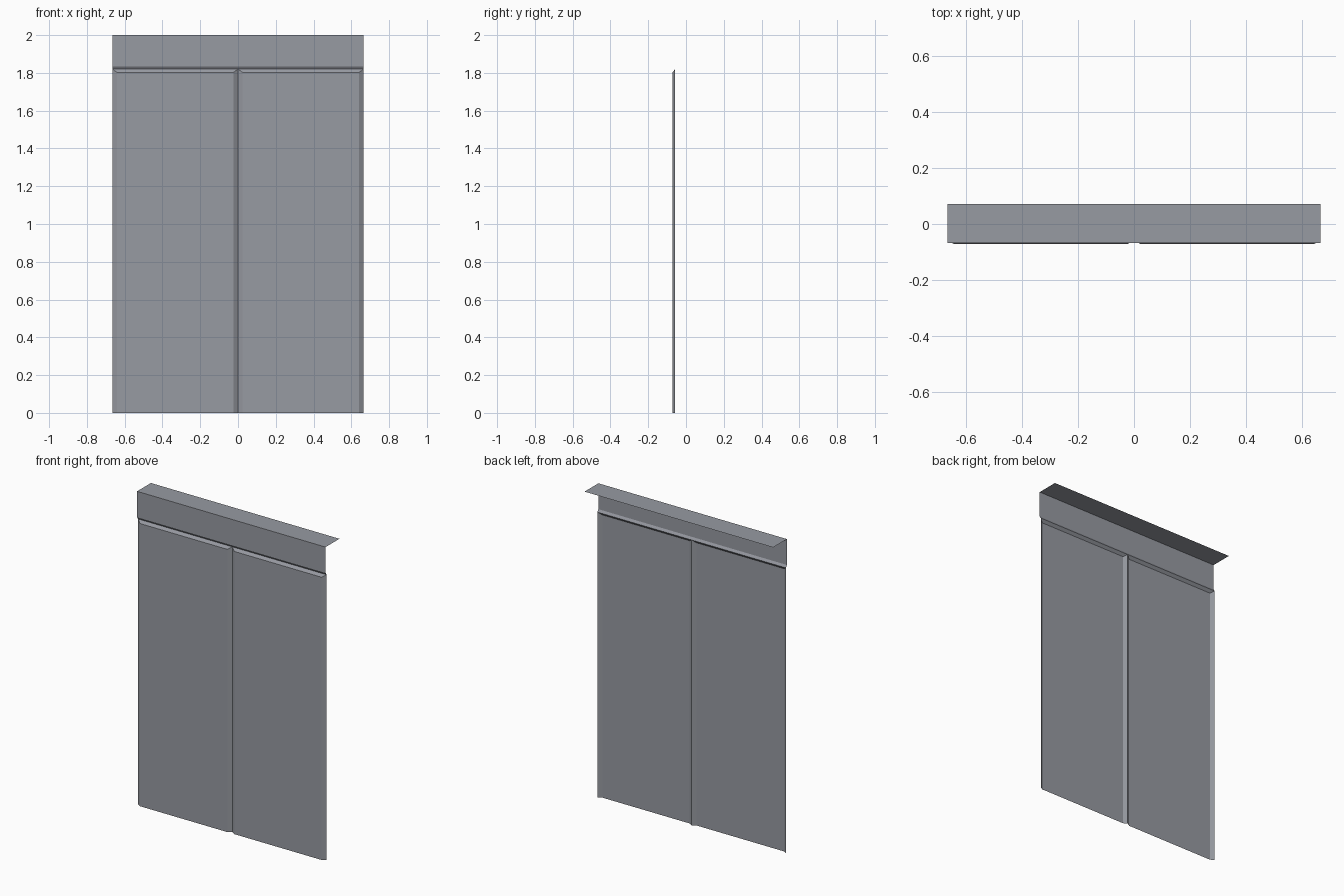
import bpy, bmesh

if "Cube" in bpy.data.objects:
    bpy.data.objects.remove(bpy.data.objects["Cube"])

HALF_W = 0.665          # half the overall width
Y_FACE = -0.072         # raised front of the panels
Y_BACK = -0.057         # bottom of the grooves
Y_FASCIA = -0.067       # plane of the fascia board
Y_REAR = 0.072          # rear edge of the top plate
Z_PANEL, Z_FASCIA, Z_TOP = 1.82, 1.835, 2.0
BEVEL_X, BEVEL_Z = 0.024, 0.017

grey = bpy.data.materials.new("cool grey")
grey.diffuse_color = (0.31, 0.325, 0.36, 1)
grey.use_nodes = True
grey.node_tree.nodes["Principled BSDF"].inputs["Base Color"].default_value = grey.diffuse_color


def sheet(name, faces):
    """Make an object from flat faces given as lists of corner points."""
    bm = bmesh.new()
    for corners in faces:
        bm.faces.new([bm.verts.new(c) for c in corners])
    bmesh.ops.remove_doubles(bm, verts=bm.verts, dist=1e-5)
    mesh = bpy.data.meshes.new(name)
    bm.to_mesh(mesh)
    bm.free()
    mesh.materials.append(grey)
    obj = bpy.data.objects.new(name, mesh)
    bpy.context.collection.objects.link(obj)
    return obj


def panel(name, x0, x1):
    """Open-backed panel with sloping left, right and top edges."""
    a, b, zf = x0 + BEVEL_X, x1 - BEVEL_X, Z_PANEL - BEVEL_Z
    f0, f1, f2, f3 = (a, Y_FACE, 0), (b, Y_FACE, 0), (b, Y_FACE, zf), (a, Y_FACE, zf)
    g0, g1 = (x0, Y_BACK, 0), (x1, Y_BACK, 0)
    g2, g3 = (x1, Y_BACK, Z_PANEL), (x0, Y_BACK, Z_PANEL)
    sheet(name, [(f0, f1, f2, f3), (g0, f0, f3, g3),
                 (f1, g1, g2, f2), (f3, f2, g2, g3)])


# Two bevelled door panels
panel("left_panel", -HALF_W, 0)
panel("right_panel", 0, HALF_W)


def strip(name, y0, z0, y1, z1):
    """Full-width rectangle between two (y, z) lines."""
    sheet(name, [[(-HALF_W, y0, z0), (HALF_W, y0, z0),
                  (HALF_W, y1, z1), (-HALF_W, y1, z1)]])


# Header: groove underside, fascia board and top plate
strip("groove_underside", Y_BACK, Z_PANEL, Y_FASCIA, Z_FASCIA)
strip("fascia", Y_FASCIA, Z_FASCIA, Y_FASCIA, Z_TOP)
strip("top_plate", Y_FASCIA, Z_TOP, Y_REAR, Z_TOP)
